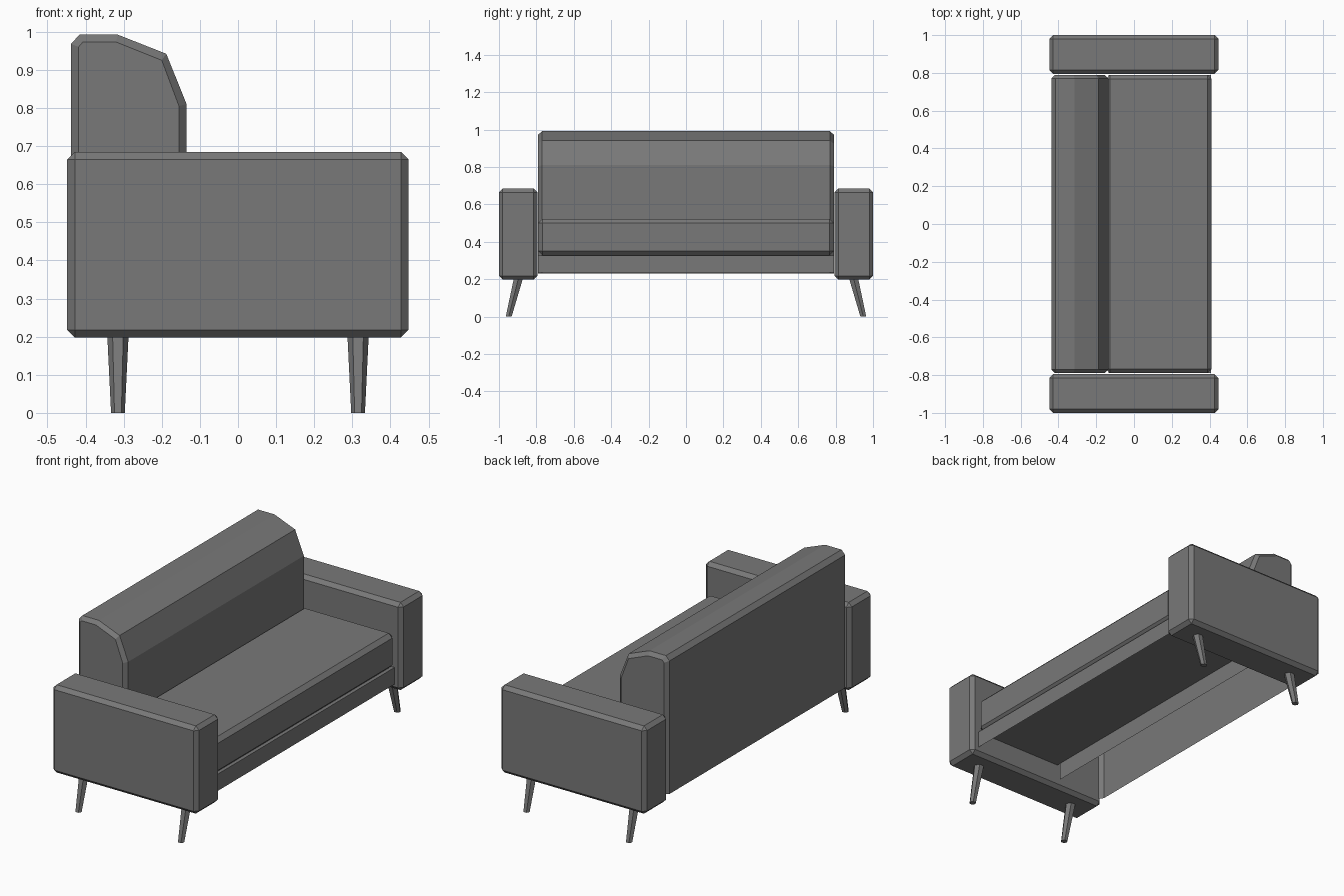
import bpy, bmesh, math
from mathutils import Vector

if "Cube" in bpy.data.objects:
    bpy.data.objects.remove(bpy.data.objects["Cube"])

fabric = bpy.data.materials.new("grey fabric")
fabric.diffuse_color = (0.19, 0.19, 0.19, 1)
fabric.use_nodes = True
fabric.node_tree.nodes["Principled BSDF"].inputs["Base Color"].default_value = fabric.diffuse_color


def finish(name, bm):
    bmesh.ops.recalc_face_normals(bm, faces=bm.faces[:])
    me = bpy.data.meshes.new(name)
    bm.to_mesh(me)
    bm.free()
    me.materials.append(fabric)
    ob = bpy.data.objects.new(name, me)
    bpy.context.collection.objects.link(ob)
    return ob


def box(lo, hi, bevel=0.0):
    bm = bmesh.new()
    bmesh.ops.create_cube(bm, size=1)
    for v in bm.verts:
        v.co = Vector([lo[i] if v.co[i] < 0 else hi[i] for i in range(3)])
    if bevel:
        bmesh.ops.bevel(bm, geom=bm.edges[:], offset=bevel, segments=1,
                        profile=0.5, affect='EDGES')
    return bm


def loft(rings, caps=True, closed=True):
    bm = bmesh.new()
    loops = [[bm.verts.new(p) for p in r] for r in rings]
    n = len(loops[0])
    for a, b in zip(loops, loops[1:]):
        for i in range(n if closed else n - 1):
            j = (i + 1) % n
            bm.faces.new((a[i], a[j], b[j], b[i]))
    if caps:
        bm.faces.new(loops[0])
        bm.faces.new(loops[-1])
    return bm


# Arms and splayed hexagonal legs, mirrored in y
for side, label in ((-1, "near"), (1, "far")):
    ys = sorted((side * 0.795, side * 1.0))
    finish(label + "_arm", box((-0.448, ys[0], 0.198), (0.447, ys[1], 0.685), 0.02))
    for x, end in ((-0.315, "rear"), (0.315, "front")):
        rings = []
        for z, y, r in ((0.0, 0.948, 0.018), (0.205, 0.896, 0.028)):
            rings.append([(x + r * math.cos(k * math.pi / 3),
                           side * y + r * math.sin(k * math.pi / 3), z)
                          for k in range(6)])
        finish(f"{label}_{end}_leg", loft(rings))

# Backrest: profile with chamfered ends, open underneath
outer = [(-0.438, 0.23), (-0.438, 0.968), (-0.416, 0.992), (-0.315, 0.992),
         (-0.188, 0.942), (-0.135, 0.81), (-0.135, 0.23)]
inner = [(-0.418, 0.23), (-0.418, 0.96), (-0.407, 0.973), (-0.32, 0.973),
         (-0.2, 0.925), (-0.155, 0.805), (-0.155, 0.23)]
sections = ((-0.79, inner), (-0.77, outer), (0.77, outer), (0.79, inner))
finish("backrest", loft([[(x, y, z) for x, z in prof] for y, prof in sections],
                        closed=False))

# Seat cushion
finish("seat_cushion", box((-0.15, -0.79, 0.328), (0.41, 0.79, 0.522), 0.022))

# Seat base: open below and at the back
bm = box((-0.135, -0.79, 0.235), (0.408, 0.79, 0.328))
bm.normal_update()
bmesh.ops.delete(bm, geom=[f for f in bm.faces
                           if f.normal.z < -0.9 or f.normal.x < -0.9],
                 context='FACES')
finish("seat_base", bm)
